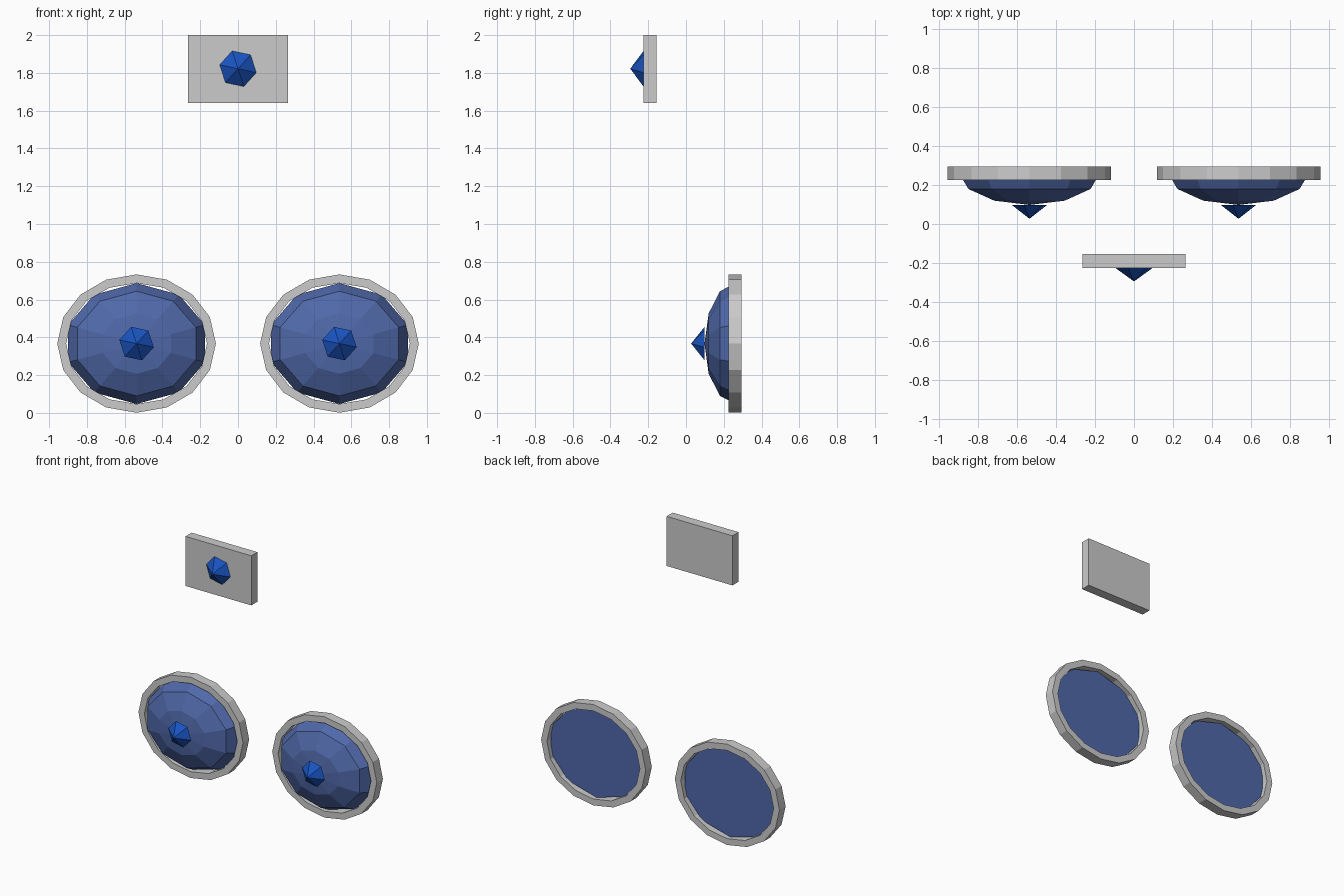
import bpy, bmesh, math

if "Cube" in bpy.data.objects:
    bpy.data.objects.remove(bpy.data.objects["Cube"])


def material(name, rgb):
    m = bpy.data.materials.new(name)
    m.diffuse_color = (*rgb, 1)
    m.use_nodes = True
    m.node_tree.nodes["Principled BSDF"].inputs["Base Color"].default_value = m.diffuse_color
    return m


DOME_BLUE = material("dome_blue", (0.08, 0.14, 0.40))
GEM_BLUE = material("gem_blue", (0.01, 0.09, 0.54))


def loft(name, centre, sides, start, loops, mat=None, tip=None, closed=False):
    """Skin elliptical loops (rx, rz, y) around a y-facing axis."""
    cx, cz = centre
    bm = bmesh.new()
    rings = []
    for rx, rz, y in loops:
        angles = [math.radians(start) + math.tau * i / sides for i in range(sides)]
        rings.append([bm.verts.new((cx + rx * math.cos(a), y, cz + rz * math.sin(a)))
                      for a in angles])
    pairs = list(zip(rings, rings[1:]))
    if closed:
        pairs.append((rings[-1], rings[0]))
    else:
        bm.faces.new(rings[0])
    for a, b in pairs:
        for i in range(sides):
            j = (i + 1) % sides
            bm.faces.new((a[i], a[j], b[j], b[i]))
    if tip is not None:
        apex = bm.verts.new((cx, tip, cz))
        for i in range(sides):
            bm.faces.new((rings[-1][i], rings[-1][(i + 1) % sides], apex))
    bmesh.ops.recalc_face_normals(bm, faces=bm.faces)
    mesh = bpy.data.meshes.new(name)
    bm.to_mesh(mesh)
    bm.free()
    if mat:
        mesh.materials.append(mat)
    obj = bpy.data.objects.new(name, mesh)
    bpy.context.collection.objects.link(obj)
    return obj


def gem(name, centre, radius, base, tip):
    loft(name, centre, 6, 108, [(radius, radius, base)], GEM_BLUE, tip)


# Upper plate with its gem
bpy.ops.mesh.primitive_cube_add(size=1, location=(0, -0.19, 1.82))
plate = bpy.context.object
plate.name = "upper_plate"
plate.scale = (0.528, 0.07, 0.36)
gem("upper_gem", (0, 1.822), 0.099, -0.225, -0.295)

# Pair of framed domes, each tipped with a gem
for side, x in (("left", -0.537), ("right", 0.537)):
    c = (x, 0.367)
    loft(side + "_frame", c, 16, 90,
         [(0.42, 0.366, 0.295), (0.42, 0.366, 0.225),
          (0.373, 0.32, 0.225), (0.373, 0.32, 0.295)], closed=True)
    steps = [math.radians(t) for t in (0, 30, 60)]
    loft(side + "_dome", c, 10, 90,
         [(0.381 * math.cos(t), 0.32 * math.cos(t), 0.262 - 0.164 * math.sin(t))
          for t in steps], DOME_BLUE, tip=0.098)
    gem(side + "_gem", c, 0.093, 0.098, 0.027)
